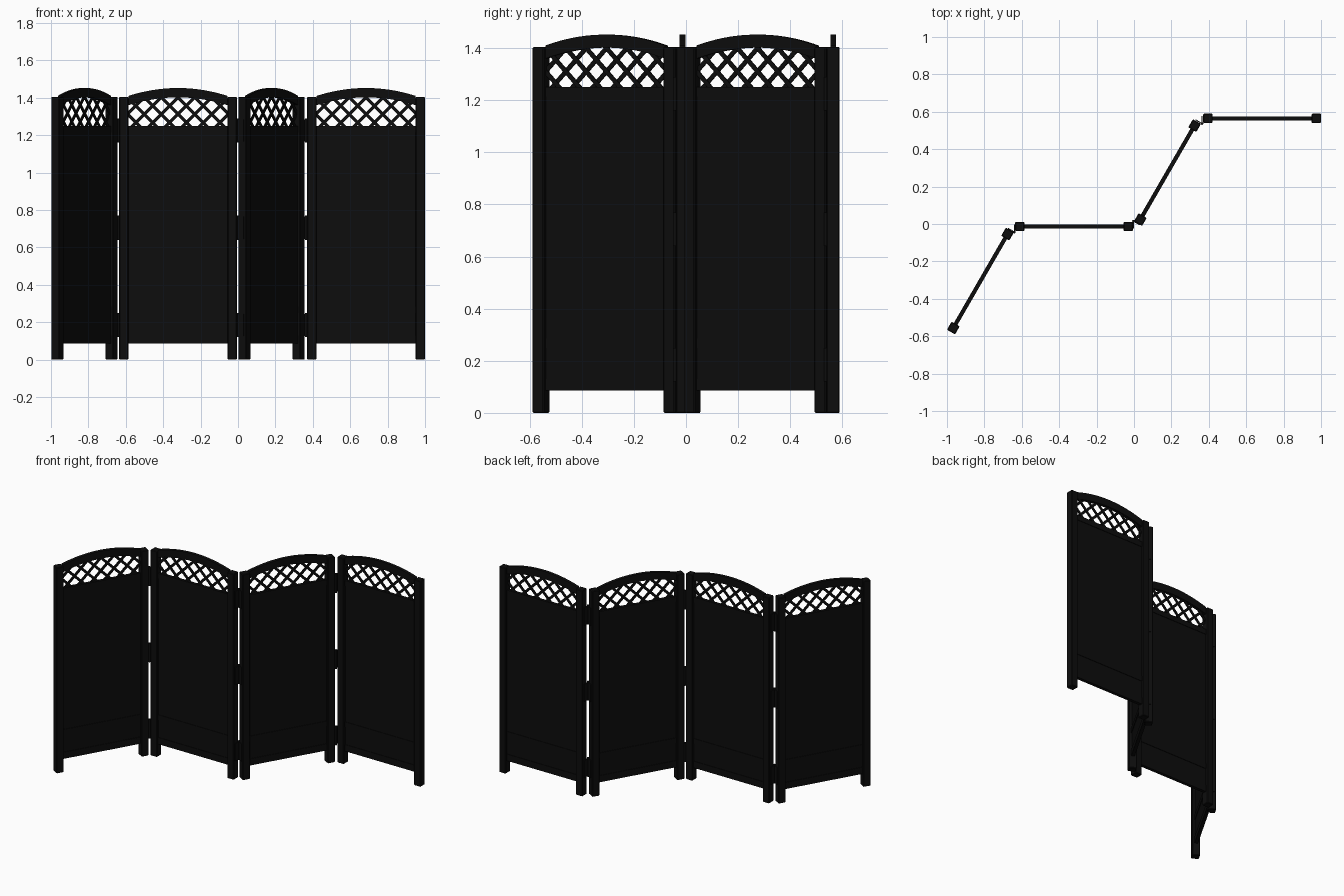
import bpy, bmesh, math
from mathutils import Matrix, Vector

if "Cube" in bpy.data.objects:
    bpy.data.objects.remove(bpy.data.objects["Cube"])

black = bpy.data.materials.new("black_lacquer")
black.diffuse_color = (0.004, 0.004, 0.004, 1)
black.use_nodes = True
black.node_tree.nodes["Principled BSDF"].inputs["Base Color"].default_value = black.diffuse_color

HALF = 0.29        # half distance between post centres
POST = 0.05        # post width
INNER = HALF - POST / 2
OPEN_Z = 1.25      # bottom of lattice opening


def finish(name, bm, matrix, bevel=0.0):
    bmesh.ops.recalc_face_normals(bm, faces=bm.faces)
    me = bpy.data.meshes.new(name)
    bm.to_mesh(me)
    bm.free()
    me.materials.append(black)
    ob = bpy.data.objects.new(name, me)
    bpy.context.collection.objects.link(ob)
    ob.matrix_world = matrix
    if bevel:
        mod = ob.modifiers.new("bevel", 'BEVEL')
        mod.width = bevel
        mod.segments = 1
    return ob


def add_box(bm, centre, size, rot=None):
    m = Matrix.Translation(centre) @ (rot or Matrix()) @ Matrix.Diagonal((*size, 1))
    bmesh.ops.create_cube(bm, size=1, matrix=m)


def box(name, centre, size, matrix, bevel=0.0):
    bm = bmesh.new()
    add_box(bm, centre, size)
    return finish(name, bm, matrix, bevel)


def arch_z(x, base, rise=0.042):
    return base + rise * (1 - (x / INNER) ** 2)


def arch(matrix):
    # curved top rail, extruded through its thickness
    bm = bmesh.new()
    n = 24
    xs = [-INNER + 2 * INNER * i / n for i in range(n + 1)]
    rings = []
    for x in xs:
        lo, hi = arch_z(x, 1.36), arch_z(x, 1.41)
        rings.append([bm.verts.new((x, y, z)) for y, z in
                      ((-0.011, lo), (0.011, lo), (0.011, hi), (-0.011, hi))])
    for a, b in zip(rings, rings[1:]):
        for k in range(4):
            bm.faces.new((a[k], a[(k + 1) % 4], b[(k + 1) % 4], b[k]))
    bm.faces.new(rings[0])
    bm.faces.new(rings[-1])
    ob = finish("arched_top_rail", bm, matrix)
    for p in ob.data.polygons:
        p.use_smooth = abs(p.normal.z) > 0.5


def lattice(matrix):
    # two layers of diagonal slats, each trimmed to the opening
    bm = bmesh.new()
    step = 0.09
    for s in (1, -1):
        for i in range(-5, 6):
            c = i * step
            pts = []
            for k in range(0, 101):
                t = k * 0.002
                x, z = c + s * (t - 0.07), OPEN_Z - 0.008 + t
                if abs(x) < INNER + 0.005 and z < arch_z(x, 1.372):
                    pts.append((x, z))
            if len(pts) < 6:
                continue
            (x0, z0), (x1, z1) = pts[0], pts[-1]
            length = math.hypot(x1 - x0, z1 - z0)
            add_box(bm, ((x0 + x1) / 2, s * 0.003, (z0 + z1) / 2),
                    (length, 0.006, 0.017),
                    Matrix.Rotation(-s * math.pi / 4, 4, 'Y'))
    finish("lattice", bm, matrix)


def screen_panel(x, y, angle):
    m = Matrix.Translation((x, y, 0)) @ Matrix.Rotation(angle, 4, 'Z')
    for s in (-1, 1):
        box("post", (s * HALF, 0, 0.7025), (POST, POST, 1.405), m, 0.004)
    # horizontal rails and thin infill boards
    for name, z0, z1 in (("bottom_rail", 0.085, 0.13), ("middle_rail", 0.25, 0.285),
                         ("upper_rail", 1.215, OPEN_Z)):
        box(name, (0, 0, (z0 + z1) / 2), (2 * INNER, 0.022, z1 - z0), m)
    for name, z0, z1 in (("lower_board", 0.13, 0.25), ("main_board", 0.285, 1.215)):
        box(name, (0, 0, (z0 + z1) / 2), (2 * INNER, 0.014, z1 - z0), m)
    arch(m)
    lattice(m)


def hinge(x, y, side):
    # barrel at the post corners, with a leaf lying on each post end
    for zc in (0.185, 0.705, 1.225):
        m = Matrix.Translation((x, y, zc))
        bm = bmesh.new()
        bmesh.ops.create_cone(bm, cap_ends=True, segments=12,
                              radius1=0.007, radius2=0.007, depth=0.13)
        ob = finish("hinge_barrel", bm, m)
        for p in ob.data.polygons:
            p.use_smooth = abs(p.normal.z) < 0.5
        for name, ang in (("hinge_leaf_straight", math.pi / 2),
                          ("hinge_leaf_angled", math.radians(150))):
            leaf = m @ Matrix.Rotation(ang + (math.pi if side < 0 else 0), 4, 'Z')
            box(name, (0.02, 0, 0), (0.04, 0.005, 0.12), leaf)


# four panels in a zigzag
A = math.radians(60)
screen_panel(-0.821, -0.305, A)
screen_panel(-0.321, -0.013, 0)
screen_panel(0.179, 0.275, A)
screen_panel(0.685, 0.565, 0)

# hinge sets in the three gaps
hinge(-0.639, -0.043, 1)
hinge(-0.003, 0.015, -1)
hinge(0.364, 0.537, 1)
